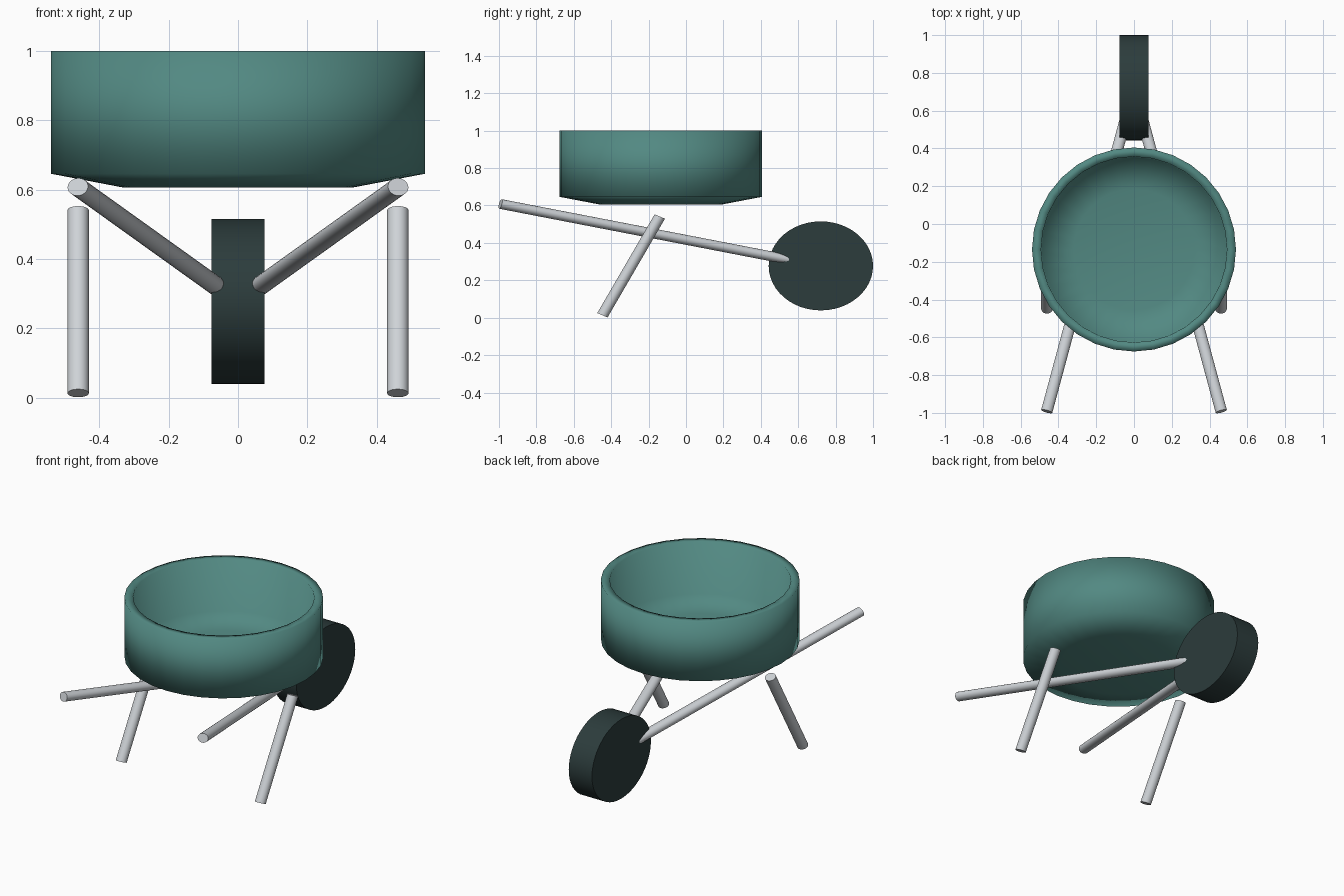
import bpy, bmesh, math
from mathutils import Vector, Matrix

if "Cube" in bpy.data.objects:
    bpy.data.objects.remove(bpy.data.objects["Cube"])

SQUASH = 0.853  # the round parts are slightly flattened in height


def material(name, rgb):
    m = bpy.data.materials.new(name)
    m.diffuse_color = (*rgb, 1)
    m.use_nodes = True
    m.node_tree.nodes["Principled BSDF"].inputs["Base Color"].default_value = m.diffuse_color
    return m


teal = material("teal", (0.085, 0.25, 0.225))
metal = material("light grey metal", (0.62, 0.65, 0.68))
rubber = material("dark rubber", (0.025, 0.045, 0.045))


def add_object(name, bm, mat, angle=None):
    bmesh.ops.recalc_face_normals(bm, faces=bm.faces[:])
    mesh = bpy.data.meshes.new(name)
    bm.to_mesh(mesh)
    bm.free()
    mesh.materials.append(mat)
    ob = bpy.data.objects.new(name, mesh)
    bpy.context.collection.objects.link(ob)
    bpy.ops.object.select_all(action='DESELECT')
    ob.select_set(True)
    bpy.context.view_layer.objects.active = ob
    if angle is None:
        bpy.ops.object.shade_smooth()
    else:
        bpy.ops.object.shade_smooth_by_angle(angle=math.radians(angle))
    return ob


def rod(name, start, end, radius, sides, mat):
    """Capped cylinder between two points, flattened in z."""
    a = Vector((start[0], start[1], start[2] / SQUASH))
    b = Vector((end[0], end[1], end[2] / SQUASH))
    d = b - a
    bm = bmesh.new()
    bmesh.ops.create_cone(bm, cap_ends=True, segments=sides, radius1=radius,
                          radius2=radius, depth=d.length)
    turn = Vector((0, 0, 1)).rotation_difference(d).to_matrix().to_4x4()
    move = Matrix.Translation((a + b) / 2)
    bm.transform(Matrix.Diagonal((1, 1, SQUASH, 1)) @ move @ turn)
    return add_object(name, bm, mat, 35)


def lathe(name, profile, centre, sides, mat):
    """Spin an (r, z) profile that starts and ends on the axis."""
    bm = bmesh.new()
    rings = []
    for r, z in profile:
        if r == 0:
            rings.append([bm.verts.new((centre[0], centre[1], z))] * sides)
        else:
            rings.append([bm.verts.new((centre[0] + r * math.cos(2 * math.pi * i / sides),
                                        centre[1] + r * math.sin(2 * math.pi * i / sides), z))
                          for i in range(sides)])
    for lo, hi in zip(rings, rings[1:]):
        for i in range(sides):
            j = (i + 1) % sides
            bm.faces.new(list(dict.fromkeys((lo[i], lo[j], hi[j], hi[i]))))
    return add_object(name, bm, mat)


# Round tray: thick shell with a tapered underside and a deep hollow inside
profile = [(0, 0.606), (0.33, 0.606), (0.54, 0.646), (0.54, 1.0),
           (0.492, 1.0), (0.488, 0.69), (0.32, 0.652), (0, 0.652)]
lathe("tray", profile, (0, -0.135), 32, teal)

# Front wheel
rod("wheel", (-0.077, 0.721, 0.277), (0.077, 0.721, 0.277), 0.279, 48, rubber)

# Handles running from the grips to the wheel hub, and the slanted legs
for side, s in (("left", -1), ("right", 1)):
    rod(side + "_handle", (0.462 * s, -0.992, 0.608), (0.0, 0.721, 0.277), 0.0305, 24, metal)
    rod(side + "_leg", (0.461 * s, -0.447, 0.013), (0.461 * s, -0.14, 0.541), 0.0308, 24, metal)
